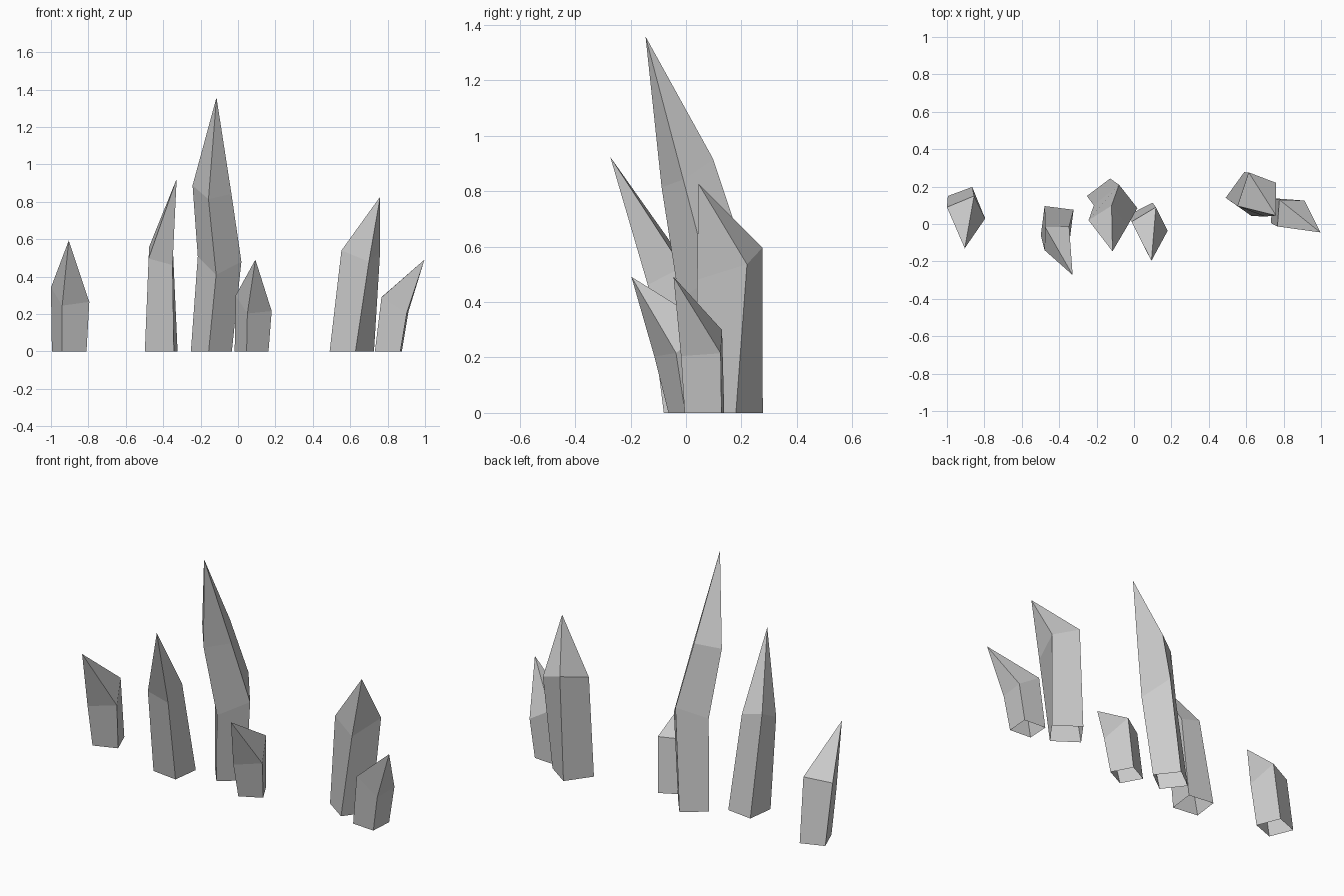
import bpy
from mathutils import Vector

if "Cube" in bpy.data.objects:
    bpy.data.objects.remove(bpy.data.objects["Cube"])


def crystal(name, base, rings, tip):
    """Four-sided open shard. Each section gives its left, front and right corners;
    the back corner completes the parallelogram."""
    verts = []
    for section in [[(x, y, 0) for x, y in base]] + rings:
        left, front, right = map(Vector, section)
        verts += [left, front, right, left + right - front]
    top = len(verts) - 4
    verts.append(Vector(tip))
    faces = []
    for i in range(4):
        j = (i + 1) % 4
        # side walls, then the point
        for s in range(0, top, 4):
            faces.append((s + i, s + j, s + j + 4, s + i + 4))
        faces.append((top + i, top + j, top + 4))
    mesh = bpy.data.meshes.new(name)
    mesh.from_pydata(verts, [], faces)
    obj = bpy.data.objects.new(name, mesh)
    bpy.context.collection.objects.link(obj)
    return obj


# Left end shard
crystal("crystal_far_left",
        [(-.995, .15), (-.94, .015), (-.81, .063)],
        [[(-1, .09, .342), (-.94, -.03, .245), (-.795, .03, .265)]],
        (-.905, -.13, .593))

# Medium shard leaning forward
crystal("crystal_left",
        [(-.478, .096), (-.498, -.06), (-.343, -.08)],
        [[(-.475, -.016, .56), (-.478, -.14, .497), (-.35, -.138, .462)]],
        (-.328, -.273, .923))

# Tallest shard, bent at a middle ring
crystal("crystal_tall",
        [(-.252, .15), (-.157, .027), (-.033, .12)],
        [[(-.215, .10, .508), (-.117, -.025, .41), (.018, .085, .48)],
         [(-.243, .02, .888), (-.158, -.088, .814), (-.035, -.01, .842)]],
        (-.115, -.146, 1.358))

# Small shard in front
crystal("crystal_small_front",
        [(-.018, .054), (.046, -.063), (.163, -.003)],
        [[(-.013, .012, .299), (.05, -.114, .203), (.18, -.036, .216)]],
        (.093, -.197, .491))

# Large shard on the right, leaning right
crystal("crystal_right",
        [(.49, .14), (.628, .043), (.727, .18)],
        [[(.553, .096, .54), (.70, .04, .48), (.76, .22, .536)]],
        (.76, .045, .827))

# Right end shard
crystal("crystal_far_right",
        [(.74, .138), (.732, .005), (.868, -.005)],
        [[(.777, .13, .299), (.767, -.013, .289), (.902, -.018, .205)]],
        (.997, -.045, .491))
